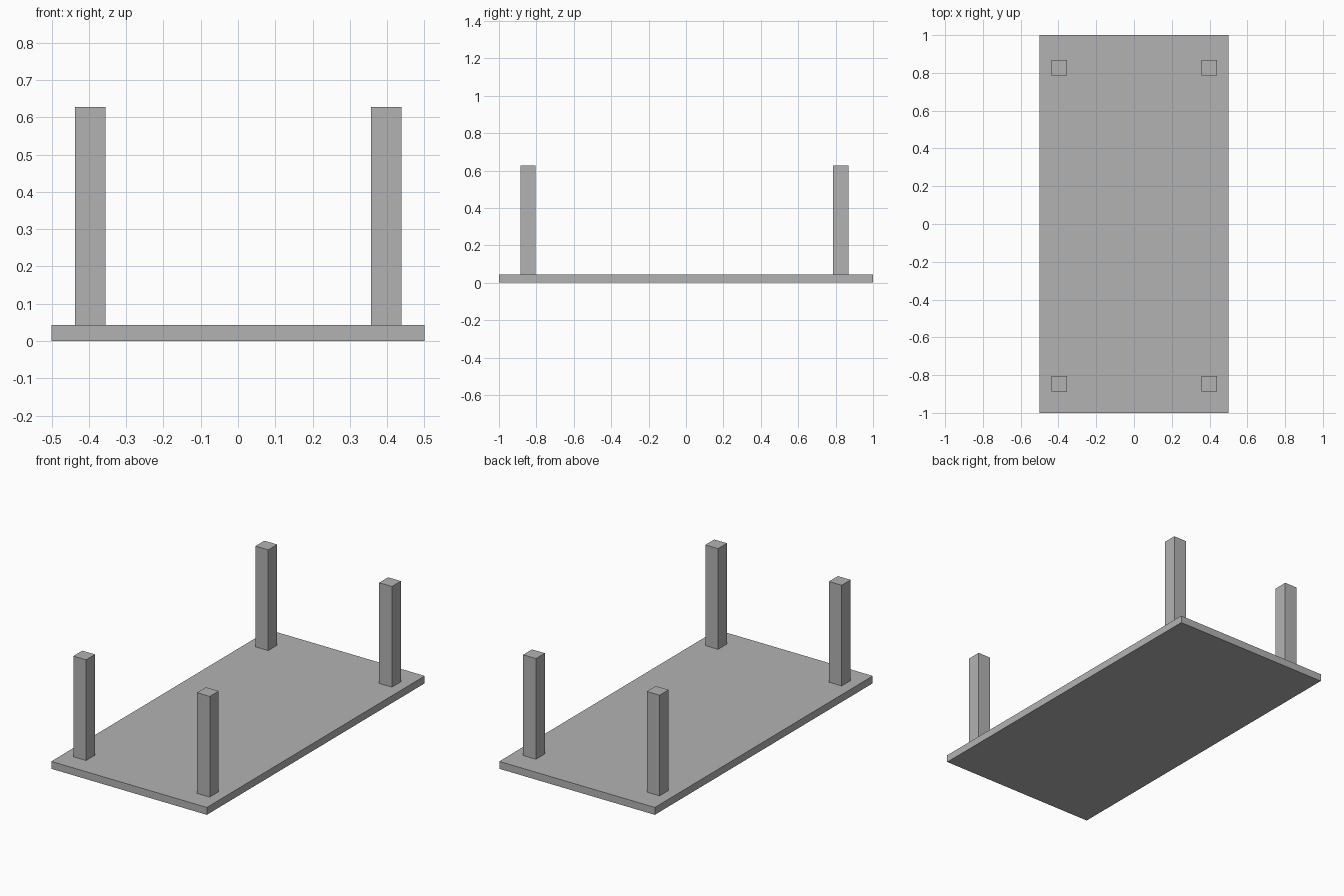
import bpy

if "Cube" in bpy.data.objects:
    bpy.data.objects.remove(bpy.data.objects["Cube"])

# Single plain grey for the whole table
GREY = (0.45, 0.45, 0.45, 1)
grey = bpy.data.materials.new("plain_grey")
grey.use_nodes = True
grey.diffuse_color = GREY
grey.node_tree.nodes["Principled BSDF"].inputs["Base Color"].default_value = GREY


def box(name, centre, size):
    bpy.ops.mesh.primitive_cube_add(size=1, location=centre)
    part = bpy.context.object
    part.name = name
    part.scale = size
    bpy.ops.object.transform_apply(location=False, rotation=False, scale=True)
    part.data.materials.append(grey)
    return part


THICK, TOP, LEG = 0.043, 0.628, 0.082

# Table top lying face down
box("table_top", (0, 0, THICK / 2), (1, 2, THICK))

# Four square legs pointing up
for side, x in (("right", -0.397), ("left", 0.398)):
    for end, y in (("front", -0.845), ("back", 0.827)):
        box(f"{end}_{side}_leg", (x, y, (THICK + TOP) / 2), (LEG, LEG, TOP - THICK))
